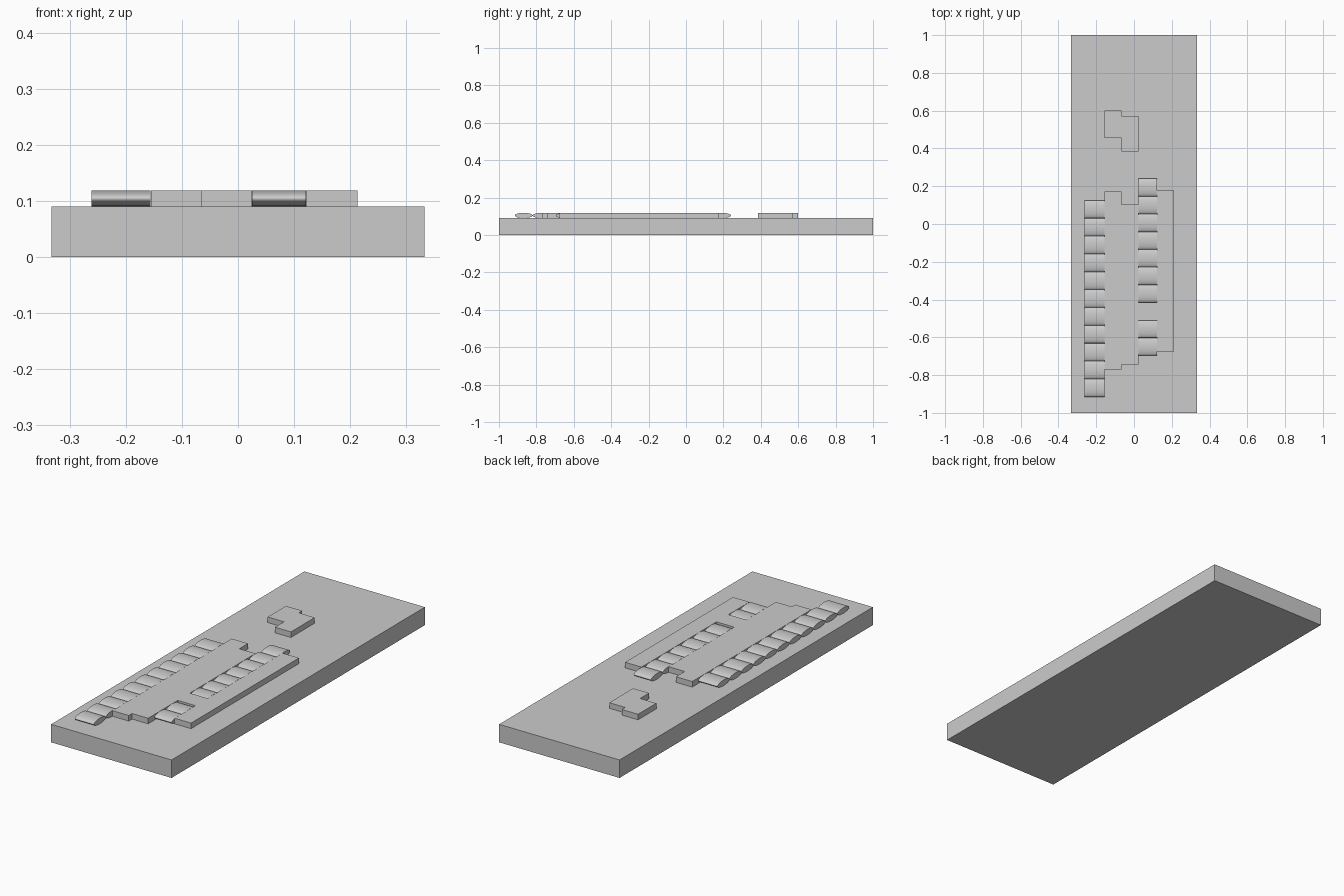
import bpy, bmesh, math

if "Cube" in bpy.data.objects:
    bpy.data.objects.remove(bpy.data.objects["Cube"])

BASE_TOP = 0.09
TOP = 0.118


def mesh_object(name, bm):
    bmesh.ops.recalc_face_normals(bm, faces=bm.faces)
    mesh = bpy.data.meshes.new(name)
    bm.to_mesh(mesh)
    bm.free()
    obj = bpy.data.objects.new(name, mesh)
    bpy.context.collection.objects.link(obj)
    return obj


def plate(name, outline, z0, z1):
    """Flat outline extruded from z0 up to z1."""
    bm = bmesh.new()
    face = bm.faces.new([bm.verts.new((x, y, z0)) for x, y in outline])
    out = bmesh.ops.extrude_face_region(bm, geom=[face])
    verts = [v for v in out["geom"] if isinstance(v, bmesh.types.BMVert)]
    bmesh.ops.translate(bm, verts=verts, vec=(0, 0, z1 - z0))
    return mesh_object(name, bm)


def roller(name, x0, x1, y, depth, sides=48):
    """Flattened elliptical bar lying along x."""
    bm = bmesh.new()
    zc, rz = (BASE_TOP + TOP) / 2, (TOP - BASE_TOP) / 2
    rings = []
    for x in (x0, x1):
        rings.append([bm.verts.new((x, y + depth / 2 * math.cos(a), zc + rz * math.sin(a)))
                      for a in (2 * math.pi * i / sides for i in range(sides))])
    for i in range(sides):
        j = (i + 1) % sides
        bm.faces.new((rings[0][i], rings[0][j], rings[1][j], rings[1][i]))
    for ring in rings:
        bm.faces.new(ring)
    obj = mesh_object(name, bm)
    bpy.ops.object.select_all(action='DESELECT')
    obj.select_set(True)
    bpy.context.view_layer.objects.active = obj
    bpy.ops.object.shade_smooth_by_angle(angle=math.radians(40))


# Base slab
plate("base_slab", [(-0.333, -1), (0.333, -1), (0.333, 1), (-0.333, 1)], 0, BASE_TOP)

# Main raised plate with two slots for the right-hand rollers
plate("main_plate", [
    (-0.155, 0.172), (-0.065, 0.172), (-0.065, 0.103), (0.024, 0.103),
    (0.024, -0.415), (0.122, -0.415), (0.122, 0.177), (0.213, 0.177),
    (0.213, -0.675), (0.122, -0.675), (0.122, -0.51), (0.024, -0.51),
    (0.024, -0.744), (-0.065, -0.744), (-0.065, -0.77), (-0.155, -0.77)],
    BASE_TOP, TOP)

# Small raised plate
plate("small_plate", [
    (-0.155, 0.6), (-0.065, 0.6), (-0.065, 0.573), (0.023, 0.573),
    (0.023, 0.385), (-0.065, 0.385), (-0.065, 0.456), (-0.155, 0.456)],
    BASE_TOP, TOP)

# Left row of rollers
pitch = 1.04 / 11
for i in range(11):
    roller(f"left_roller_{i + 1}", -0.262, -0.156, 0.125 - pitch * (i + 0.5), pitch)

# Right row of rollers, skipping the bridge in the plate
pitch = 0.0936
for i in range(10):
    if i != 7:
        roller(f"right_roller_{i + 1}", 0.025, 0.121, 0.24 - pitch * (i + 0.5), pitch)
